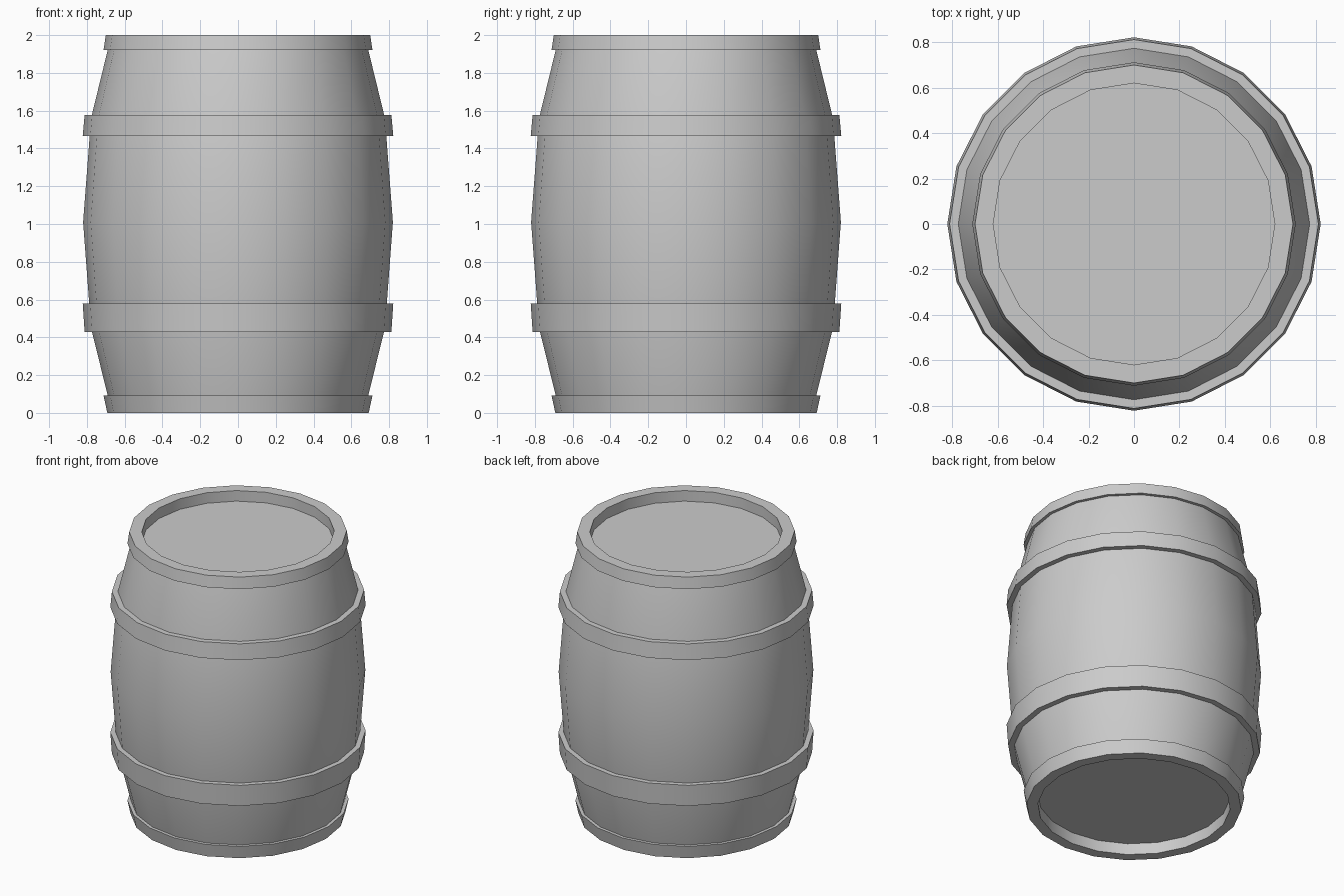
import bpy, bmesh, math

if "Cube" in bpy.data.objects:
    bpy.data.objects.remove(bpy.data.objects["Cube"])

SIDES = 20


def lathe(name, profile, cap_end=False):
    """Spin an (r, z) profile round z; optionally close the last ring."""
    bm = bmesh.new()
    rings = []
    for r, z in profile:
        rings.append([bm.verts.new((r * math.cos(i * math.tau / SIDES),
                                    r * math.sin(i * math.tau / SIDES), z))
                      for i in range(SIDES)])
    for a, b in zip(rings, rings[1:]):
        for i in range(SIDES):
            j = (i + 1) % SIDES
            bm.faces.new((a[i], a[j], b[j], b[i]))
    if cap_end:
        # Flat head at the bottom of the recess faces out of the barrel
        up = profile[-1][1] > 1
        bm.faces.new(rings[-1] if up else rings[-1][::-1])
    mesh = bpy.data.meshes.new(name)
    bm.to_mesh(mesh)
    bm.free()
    obj = bpy.data.objects.new(name, mesh)
    bpy.context.collection.objects.link(obj)
    bpy.ops.object.select_all(action='DESELECT')
    obj.select_set(True)
    bpy.context.view_layer.objects.active = obj
    bpy.ops.object.shade_smooth_by_angle(angle=math.radians(30))
    return obj


# Bulging stave wall
lathe("barrel_wall", [(0.69, 0.093), (0.778, 0.45), (0.82, 1.01),
                      (0.778, 1.56), (0.69, 1.92)])

# Rim bands with the recessed heads inside them
lathe("top_rim_and_head", [(0.69, 1.92), (0.712, 1.92), (0.70, 2.0),
                           (0.62, 2.0), (0.62, 1.925)], cap_end=True)
bottom = lathe("bottom_rim_and_head", [(0.69, 0.093), (0.712, 0.093), (0.692, 0.0),
                                       (0.62, 0.0), (0.62, 0.08)], cap_end=True)
# The bottom profile runs downwards, so turn its sides outwards
bm = bmesh.new()
bm.from_mesh(bottom.data)
for f in bm.faces:
    if len(f.verts) == 4:
        f.normal_flip()
bm.to_mesh(bottom.data)
bm.free()

# Raised hoops round the belly
lathe("upper_hoop", [(0.775, 1.467), (0.822, 1.467), (0.812, 1.578), (0.765, 1.578)])
lathe("lower_hoop", [(0.765, 0.427), (0.812, 0.427), (0.822, 0.578), (0.775, 0.578)])
